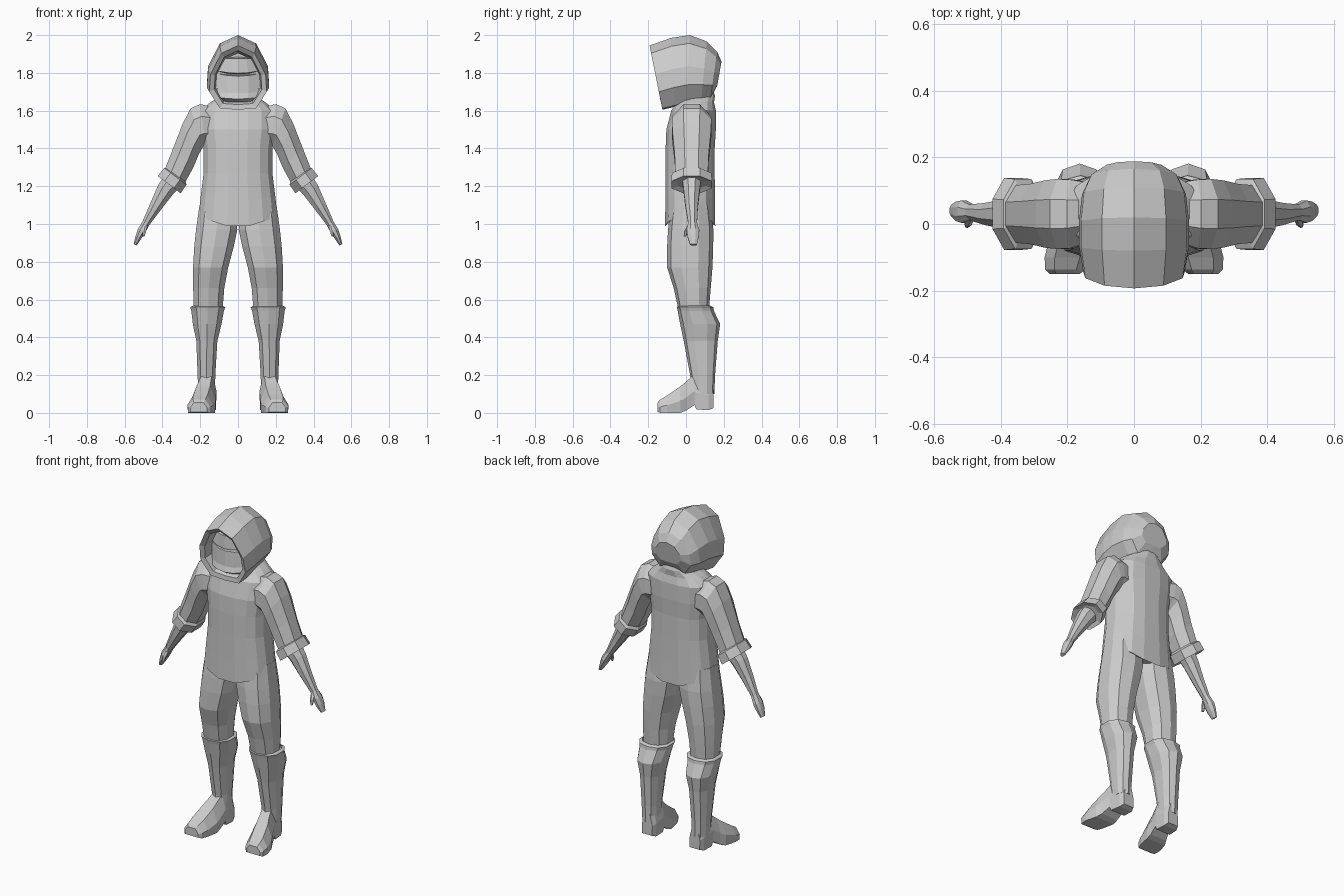
import bpy, bmesh, math

cloth = bpy.data.materials.new("plain_grey")
cloth.diffuse_color = (0.6, 0.6, 0.6, 1)


def loft(name, rings, mirror=False, caps=True, closed=True):
    """Skin a list of equal-length point rings into one flat-shaded object."""
    bm = bmesh.new()
    rows = [[bm.verts.new(p) for p in r] for r in rings]
    n = len(rows[0])
    for a, b in zip(rows, rows[1:]):
        for i in range(n if closed else n - 1):
            j = (i + 1) % n
            bm.faces.new((a[i], a[j], b[j], b[i]))
    if caps:
        bm.faces.new(rows[0])
        bm.faces.new(rows[-1])
    bmesh.ops.recalc_face_normals(bm, faces=bm.faces)
    me = bpy.data.meshes.new(name)
    bm.to_mesh(me)
    bm.free()
    me.materials.append(cloth)
    ob = bpy.data.objects.new(name, me)
    bpy.context.collection.objects.link(ob)
    if mirror:
        ob.modifiers.new("mirror", "MIRROR").use_mirror_merge = False
    return ob


def power(v, e):
    return math.copysign(abs(v) ** e, v)


def flat_ring(cx, cy, z, rx, ry, n=10, e=0.85, dip=0.0):
    """Horizontal rounded ring; dip lowers the front and back centre."""
    pts = []
    for i in range(n):
        a = 2 * math.pi * (i + 0.5) / n
        c, s = power(math.cos(a), e), power(math.sin(a), e)
        pts.append((cx + rx * c, cy + ry * s, z - dip * (1 - abs(c))))
    return pts


def limb_ring(cx, cz, deg, ru, ry, cy=0.03, n=8):
    """Ring square to an arm axis that lies in the xz plane."""
    t = math.radians(deg)
    pts = []
    for i in range(n):
        a = 2 * math.pi * (i + 0.5) / n
        u = ru * math.cos(a) * 1.06
        pts.append((cx - u * math.sin(t), cy + ry * math.sin(a) * 1.06,
                    cz + u * math.cos(t)))
    return pts


# Tunic with a pointed hem, tapering into the neck
tunic = [(0.022, 1.04, 0.213, 0.135, 0.07), (0.022, 1.15, 0.2, 0.133, 0.03),
         (0.022, 1.27, 0.185, 0.132, 0), (0.022, 1.4, 0.185, 0.132, 0),
         (0.027, 1.5, 0.2, 0.133, 0), (0.04, 1.6, 0.2, 0.12, 0),
         (0.05, 1.643, 0.15, 0.1, 0), (0.07, 1.68, 0.09, 0.085, 0),
         (0.06, 1.75, 0.07, 0.07, 0)]
loft("tunic", [flat_ring(0, cy, z, rx, ry, 16, 0.8, d) for cy, z, rx, ry, d in tunic])

# Trouser legs
legs = [(0.108, 0.025, 1.1, 0.1, 0.105), (0.113, 0.025, 0.97, 0.114, 0.12),
        (0.127, 0.022, 0.88, 0.109, 0.122), (0.145, 0.02, 0.77, 0.097, 0.12),
        (0.155, 0.033, 0.66, 0.086, 0.098), (0.158, 0.042, 0.53, 0.078, 0.078)]
loft("trouser_leg", [flat_ring(*r) for r in legs], mirror=True)

# Boot shafts with a flared rim
shaft = [(0.16, 0.048, 0.53, 0.076, 0.076), (0.16, 0.048, 0.568, 0.08, 0.08),
         (0.16, 0.048, 0.56, 0.097, 0.097), (0.161, 0.052, 0.54, 0.09, 0.096),
         (0.163, 0.075, 0.47, 0.079, 0.106), (0.165, 0.078, 0.38, 0.058, 0.09),
         (0.167, 0.088, 0.2, 0.049, 0.066), (0.166, 0.09, 0.1, 0.046, 0.06)]
loft("boot_shaft", [flat_ring(*r) for r in shaft], mirror=True)

# Boot feet: y, centre x, half width, bottom, top
feet = [(0.145, 0.16, 0.035, 0.025, 0.15), (0.12, 0.161, 0.046, 0.015, 0.19),
        (0.055, 0.164, 0.05, 0.018, 0.215), (0.045, 0.165, 0.051, 0.042, 0.205),
        (0.0, 0.176, 0.058, 0.012, 0.165), (-0.03, 0.184, 0.066, 0, 0.14),
        (-0.1, 0.2, 0.068, 0, 0.092), (-0.137, 0.206, 0.06, 0, 0.07),
        (-0.15, 0.208, 0.045, 0.006, 0.055)]
loft("boot_foot", [[(cx + sx * hw, y, b + (t - b) * k)
                    for sx, k in ((-0.95, 0), (0.95, 0), (1, 0.45), (0.55, 1),
                                  (-0.55, 1), (-1, 0.45))]
                   for y, cx, hw, b, t in feet], mirror=True)

# Sleeves
sleeve = [(0.13, 1.52, 0, 0.1, 0.09, 0.035), (0.185, 1.525, -8, 0.113, 0.105, 0.03),
          (0.217, 1.512, -19, 0.108, 0.107), (0.25, 1.45, -29, 0.092, 0.103),
          (0.29, 1.35, -47, 0.075, 0.092), (0.337, 1.248, -53, 0.066, 0.088)]
loft("sleeve", [limb_ring(*r) for r in sleeve], mirror=True)

# Rolled cuffs
cuff = [(0.325, 1.26, -53, 0.062, 0.08), (0.332, 1.252, -53, 0.075, 0.107),
        (0.364, 1.208, -53, 0.077, 0.11), (0.358, 1.216, -53, 0.055, 0.075)]
loft("cuff", [limb_ring(*r) for r in cuff], mirror=True)

# Forearms running into flat hands
arm = [(0.35, 1.225, -53, 0.052, 0.05), (0.385, 1.18, -54, 0.047, 0.044),
       (0.435, 1.095, -57, 0.034, 0.034), (0.487, 1.005, -62, 0.021, 0.024, 0.035),
       (0.51, 0.965, -62, 0.022, 0.034, 0.037), (0.527, 0.93, -62, 0.017, 0.03, 0.038),
       (0.545, 0.89, -62, 0.009, 0.018, 0.04)]
loft("forearm_and_hand", [limb_ring(*r) for r in arm], mirror=True)
thumb = [(0.49, 0.995, -75, 0.012, 0.012, 0.022), (0.497, 0.965, -80, 0.012, 0.011, 0.003),
         (0.5, 0.935, -85, 0.006, 0.006, -0.006)]
loft("thumb", [limb_ring(*r, n=6) for r in thumb], mirror=True)

# Hood: one cross-section carried from the recessed lining, over the rim, to the back
half = [(0, 1), (0.58, 0.88), (0.96, 0.55), (1, 0.28), (0.63, 0.02), (0, 0)]
outline = half + [(-x, t) for x, t in half[-2:0:-1]]
# y top, y bottom, z top, z bottom, half width
hood = [(-0.09, -0.08, 1.905, 1.65, 0.118), (-0.17, -0.122, 1.918, 1.632, 0.126),
        (-0.193, -0.125, 1.945, 1.605, 0.152), (-0.08, -0.06, 1.985, 1.62, 0.165),
        (0.02, 0.0, 2.0, 1.635, 0.165), (0.11, 0.08, 1.967, 1.648, 0.156),
        (0.165, 0.13, 1.912, 1.668, 0.132), (0.188, 0.165, 1.86, 1.73, 0.085)]
loft("hood", [[(hw * x, yb + (yt - yb) * t, zb + (zt - zb) * t) for x, t in outline]
              for yt, yb, zt, zb, hw in hood])


# Face wrap: a brow band and a lower scarf with an eye slit between them
def wrap(name, rows):
    loft(name, [[(hw * k, y + 0.035 * k * k, z - drop * (1 - k * k))
                 for k in (-1, -0.5, 0, 0.5, 1)] for z, y, hw, drop in rows],
         caps=False, closed=False)


wrap("brow_band", [(1.885, -0.085, 0.08, 0), (1.875, -0.125, 0.09, 0),
                   (1.81, -0.13, 0.108, 0.012), (1.805, -0.095, 0.108, 0.012)])
wrap("scarf", [(1.8, -0.09, 0.108, 0.012), (1.795, -0.122, 0.11, 0.012),
               (1.7, -0.128, 0.11, 0.008), (1.67, -0.14, 0.105, 0.008),
               (1.645, -0.11, 0.08, 0)])
